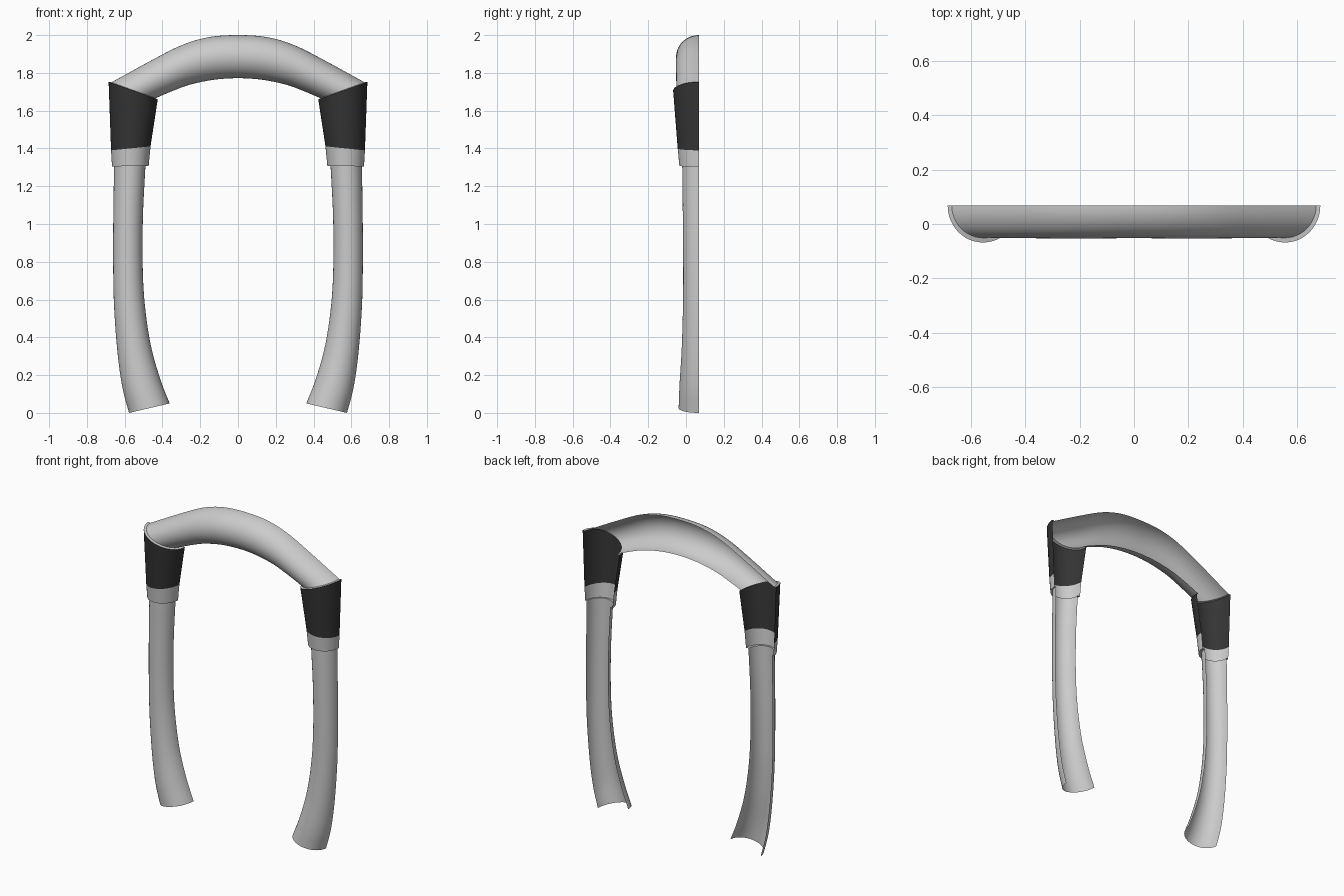
import bpy, math

if "Cube" in bpy.data.objects:
    bpy.data.objects.remove(bpy.data.objects["Cube"])

BACK = 0.068      # y of the open back edge
SEG = 24          # segments across each half-round section


def catmull(a, b, c, d, t):
    return tuple(0.5 * (2 * q + (r - p) * t + (2 * p - 5 * q + 4 * r - s) * t * t
                        + (3 * q - p - 3 * r + s) * t ** 3)
                 for p, q, r, s in zip(a, b, c, d))


def smooth_stations(st, steps):
    """Interpolate stations with a spline running through all of them."""
    ext = lambda a, b: tuple(2 * p - q for p, q in zip(a, b))
    pts = [ext(st[0], st[1])] + st + [ext(st[-1], st[-2])]
    out = []
    for i in range(len(st) - 1):
        out += [catmull(*pts[i:i + 4], k / steps) for k in range(steps)]
    return out + [st[-1]]


def shell(name, stations, mirror=True, mat=None):
    """Half-round open shell; station = outer x, outer z, inner x, inner z, depth."""
    verts, faces = [], []
    for ox, oz, ix, iz, depth in stations:
        for j in range(SEG + 1):
            a = math.pi * j / SEG
            t = (1 - math.cos(a)) / 2
            verts.append((ox + (ix - ox) * t, BACK - depth * math.sin(a), oz + (iz - oz) * t))
    n = SEG + 1
    for i in range(len(stations) - 1):
        for j in range(SEG):
            k = i * n + j
            faces.append((k, k + 1, k + n + 1, k + n))
    me = bpy.data.meshes.new(name)
    me.from_pydata(verts, [], faces)
    ob = bpy.data.objects.new(name, me)
    bpy.context.collection.objects.link(ob)
    if mat:
        me.materials.append(mat)
    me.shade_smooth()
    if mirror:
        ob.modifiers.new("mirror", 'MIRROR')
    return ob


dark = bpy.data.materials.new("dark_grip")
dark.diffuse_color = (0.035, 0.035, 0.035, 1)
dark.use_nodes = True
dark.node_tree.nodes["Principled BSDF"].inputs["Base Color"].default_value = dark.diffuse_color

# Rims shared between neighbouring parts
arch_end = (0.670, 1.750, 0.437, 1.666, 0.119)
sleeve_top = (0.685, 1.752, 0.425, 1.660, 0.136)
sleeve_bottom = (0.672, 1.390, 0.463, 1.411, 0.112)
collar_bottom = (0.667, 1.305, 0.473, 1.308, 0.103)
leg_top = (0.656, 1.308, 0.490, 1.308, 0.088)

# Arched top bar, left to right
right = [(0.0, 2.0, 0.0, 1.772, 0.120), (0.155, 1.989, 0.125, 1.764, 0.121),
         (0.300, 1.946, 0.250, 1.739, 0.121), (0.466, 1.862, 0.345, 1.705, 0.120), arch_end]
left = [(-s[0], s[1], -s[2], s[3], s[4]) for s in right[:0:-1]]
shell("top_bar", smooth_stations(left + right, 6), mirror=False)

# Ledges, dark sleeves and collars at both corners
shell("sleeve_top_ledge", [arch_end, sleeve_top])
shell("dark_sleeves", [sleeve_top, sleeve_bottom], mat=dark)
shell("collars", [sleeve_bottom, collar_bottom])
shell("collar_ledge", [collar_bottom, leg_top])

# Curved legs flaring towards the feet
legs = [leg_top, (0.660, 1.05, 0.503, 1.05, 0.085), (0.661, 0.80, 0.505, 0.80, 0.083),
        (0.656, 0.56, 0.494, 0.58, 0.084), (0.637, 0.31, 0.462, 0.36, 0.091),
        (0.611, 0.13, 0.412, 0.18, 0.102), (0.577, 0.0, 0.362, 0.05, 0.107)]
shell("legs", smooth_stations(legs, 6))
